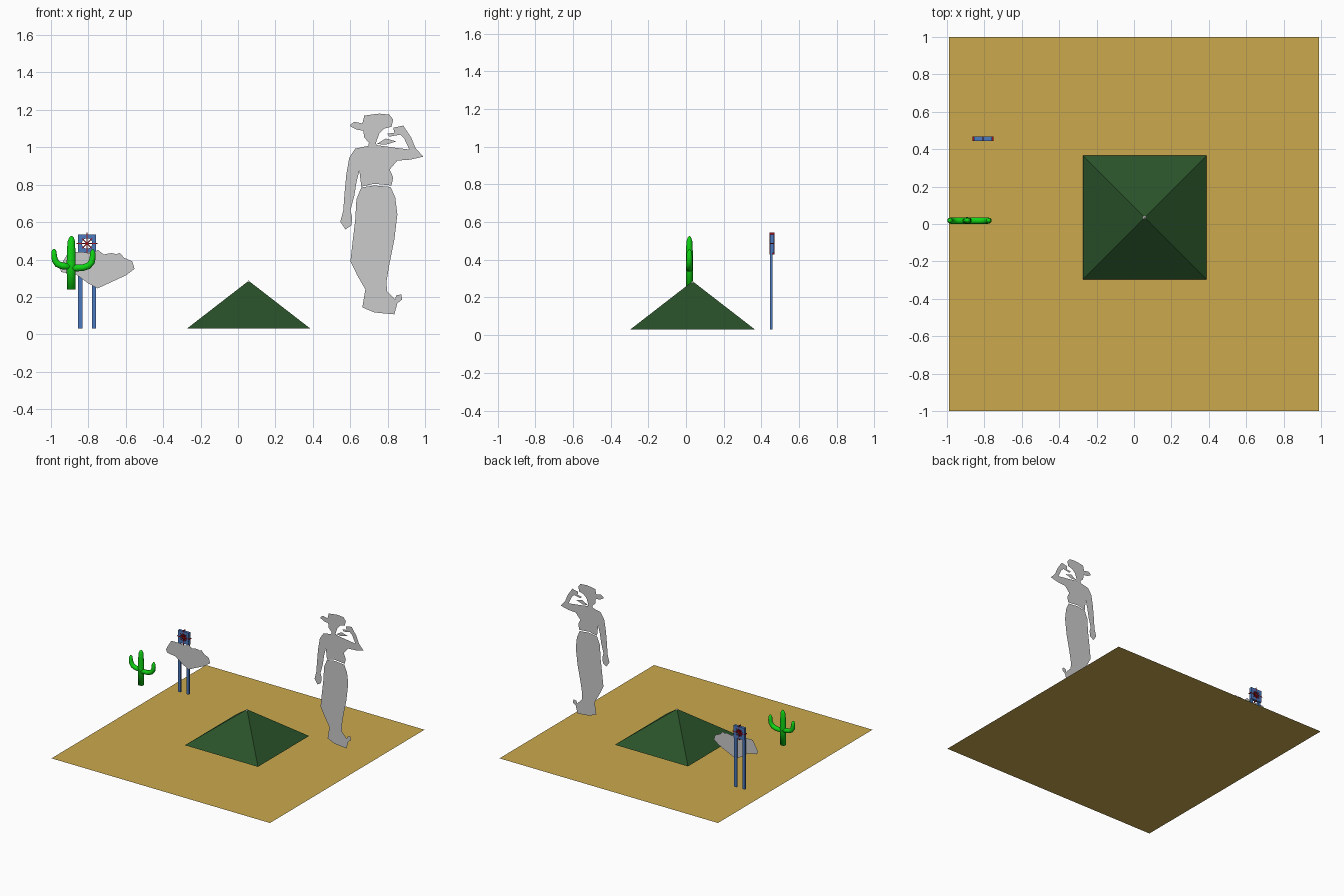
import bpy, bmesh, math
from mathutils import Vector, Matrix

if "Cube" in bpy.data.objects:
    bpy.data.objects.remove(bpy.data.objects["Cube"])


def material(name, rgb):
    lin = [(c / 255 / 12.92) if c < 11 else ((c / 255 + 0.055) / 1.055) ** 2.4 for c in rgb]
    m = bpy.data.materials.new(name)
    m.diffuse_color = (*lin, 1)
    m.use_nodes = True
    m.node_tree.nodes["Principled BSDF"].inputs["Base Color"].default_value = m.diffuse_color
    return m


SAND = material("sand", (203, 169, 77))
TENT = material("dark green", (41, 82, 41))
CACTUS = material("bright green", (16, 212, 20))
BLUE = material("sign blue", (76, 120, 190))
RED = material("dark red", (160, 18, 30))
GREY = material("cutout grey", (203, 203, 203))


def finish(name, bm, mat, smooth=False):
    me = bpy.data.meshes.new(name)
    bm.to_mesh(me)
    bm.free()
    me.materials.append(mat)
    ob = bpy.data.objects.new(name, me)
    bpy.context.collection.objects.link(ob)
    for p in me.polygons:
        p.use_smooth = smooth
    return ob


def flat(name, pts, y, mat):
    """Paper-thin upright shape from an x/z outline."""
    bm = bmesh.new()
    f = bm.faces.new([bm.verts.new((x, y, z)) for x, z in pts])
    f.normal_update()
    if f.normal.y > 0:
        f.normal_flip()
    return finish(name, bm, mat)


def box(name, centre, size, mat, tilt=0):
    bm = bmesh.new()
    bmesh.ops.create_cube(bm, size=1, matrix=Matrix.Translation(centre)
                          @ Matrix.Rotation(tilt, 4, 'Y') @ Matrix.Diagonal((*size, 1)))
    return finish(name, bm, mat)


def tube(name, path, y, mat, depth=1.0, sides=12):
    """Round stem through (x, z, radius) points, closed at both ends."""
    bm = bmesh.new()
    rings = []
    for i, (x, z, r) in enumerate(path):
        a, b = path[max(i - 1, 0)], path[min(i + 1, len(path) - 1)]
        t = Vector((b[0] - a[0], 0, b[1] - a[1])).normalized()
        side = Vector((t.z, 0, -t.x))
        ring = []
        for k in range(sides):
            ang = 2 * math.pi * k / sides
            off = side * (r * math.cos(ang)) + Vector((0, r * depth * math.sin(ang), 0))
            ring.append(bm.verts.new(Vector((x, y, z)) + off))
        rings.append(ring)
    for lo, hi in zip(rings, rings[1:]):
        for k in range(sides):
            j = (k + 1) % sides
            bm.faces.new((lo[k], lo[j], hi[j], hi[k]))
    bm.faces.new(rings[0])
    bm.faces.new(rings[-1])
    bmesh.ops.recalc_face_normals(bm, faces=bm.faces)
    return finish(name, bm, mat, True)


# Ground sheet
bm = bmesh.new()
bm.faces.new([bm.verts.new(p) for p in
              ((-.99, -1, 0), (.99, -1, 0), (.99, 1, 0), (-.99, 1, 0))])
finish("ground", bm, SAND)

# Pyramid tent with a tiny pale tip
for name, mat, r1, r2, z0, z1 in (("tent", TENT, .331, .008, .03, .28),
                                  ("tent_tip", GREY, .008, .002, .28, .287)):
    bm = bmesh.new()
    bmesh.ops.create_cone(bm, cap_ends=True, segments=4, radius1=r1 * math.sqrt(2),
                          radius2=r2 * math.sqrt(2), depth=z1 - z0,
                          matrix=Matrix.Translation((.057, .035, (z0 + z1) / 2))
                          @ Matrix.Rotation(math.pi / 4, 4, 'Z'))
    finish(name, bm, mat)

# Cactus: trunk and two raised arms
tube("cactus_trunk", [(-.892, .24, .023), (-.892, .38, .024), (-.892, .46, .022),
                      (-.891, .50, .019), (-.890, .517, .012), (-.890, .525, .004)], .018, CACTUS, .8)
tube("cactus_left_arm", [(-.89, .362, .018), (-.94, .366, .018), (-.965, .376, .018),
                         (-.979, .396, .017), (-.983, .42, .015), (-.984, .445, .013),
                         (-.984, .457, .005)], .018, CACTUS)
tube("cactus_right_arm", [(-.89, .354, .018), (-.83, .356, .018), (-.80, .366, .018),
                          (-.782, .387, .017), (-.777, .41, .016), (-.777, .438, .014),
                          (-.776, .455, .005)], .018, CACTUS)

# Sign posts
SX, SY, SZ = -.807, .456, .486
for side, s in (("left", -1), ("right", 1)):
    box("sign_post_" + side, (SX + s * .037, .453, .235), (.023, .012, .41), BLUE)

# Sign panel: square plate with a round opening
bm = bmesh.new()
N = 16
loops = []
for y in (SY - .011, SY + .011):
    outer, inner = [], []
    for k in range(N):
        c, s = math.cos(2 * math.pi * k / N), math.sin(2 * math.pi * k / N)
        q = .049 / max(abs(c), abs(s))
        outer.append(bm.verts.new((SX + q * c, y, SZ + q * s)))
        inner.append(bm.verts.new((SX + .028 * c, y, SZ + .028 * s)))
    loops.append((outer, inner))
(fo, fi), (bo, bi) = loops
for a, b in ((fo, fi), (fi, bi), (bi, bo), (bo, fo)):
    for k in range(N):
        j = (k + 1) % N
        bm.faces.new((a[k], a[j], b[j], b[k]))
bmesh.ops.recalc_face_normals(bm, faces=bm.faces)
finish("sign_panel", bm, BLUE)

# Star of thin crossing blades set into the sign
for i, length in enumerate((.114, .075, .118, .075)):
    box(f"star_blade_{i + 1}", (SX, SY, SZ), (length, .025, .005), RED, i * math.pi / 4)

# Flat rock cutout
flat("rock_cutout", [(-.953, .358), (-.93, .40), (-.905, .44), (-.83, .44), (-.78, .432),
                     (-.75, .452), (-.718, .427), (-.675, .435), (-.65, .428), (-.632, .436),
                     (-.61, .41), (-.565, .39), (-.553, .35), (-.60, .315), (-.75, .246),
                     (-.80, .272), (-.865, .32), (-.945, .333)], .43, GREY)

# Flat standing figure: hat and head, shirt and arms, scarf, skirt
FY = .21
flat("figure_head_and_hat", [(.601, 1.121), (.622, 1.137), (.665, 1.127), (.675, 1.169),
     (.713, 1.175), (.755, 1.18), (.809, 1.175), (.83, 1.148), (.82, 1.11), (.782, 1.10),
     (.755, 1.073), (.738, 1.025), (.74, 1.012), (.697, 1.008), (.70, 1.025), (.675, 1.052),
     (.67, 1.089), (.633, 1.095), (.603, 1.11)], FY, GREY)
flat("figure_shirt_and_arms", [(.697, 1.008), (.627, .993), (.595, .945), (.579, .854),
     (.569, .747), (.563, .662), (.547, .603), (.574, .561), (.606, .582), (.611, .625),
     (.601, .662), (.622, .742), (.633, .812), (.649, .876), (.659, .79), (.729, .805),
     (.82, .796), (.83, .838), (.811, .881), (.852, .929), (.921, .934), (.99, .95),
     (.948, .998), (.926, 1.052), (.884, 1.116), (.83, 1.105), (.836, 1.078), (.798, 1.073),
     (.809, 1.057), (.868, 1.068), (.889, 1.046), (.916, .988), (.836, .998),
     (.74, 1.012)], FY, GREY)
flat("figure_scarf", [(.742, 1.018), (.79, 1.047), (.846, 1.032), (.79, 1.014)], FY, GREY)
flat("figure_skirt_and_shoe", [(.659, .785), (.633, .721), (.627, .614), (.611, .48),
     (.601, .39), (.638, .315), (.681, .24), (.665, .144), (.729, .117), (.836, .107),
     (.852, .166), (.878, .187), (.873, .214), (.846, .208), (.840, .187), (.798, .23),
     (.793, .278), (.809, .374), (.836, .507), (.852, .641), (.841, .731), (.816, .788),
     (.729, .796)], FY, GREY)
